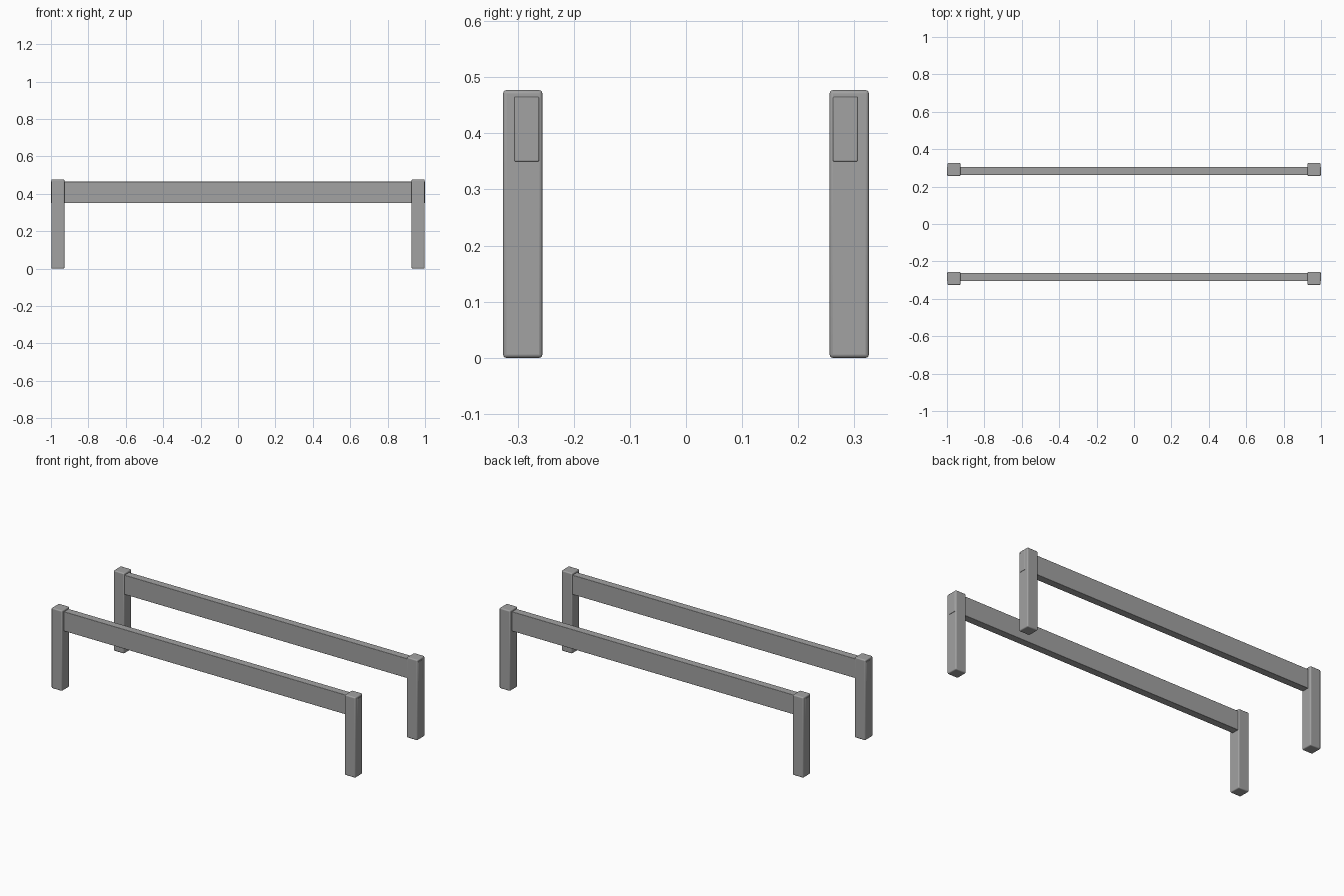
import bpy

cube = bpy.data.objects.get("Cube")
if cube:
    bpy.data.objects.remove(cube, do_unlink=True)

grey = bpy.data.materials.new("plain grey")
grey.use_nodes = True
colour = (0.36, 0.36, 0.36, 1)
grey.diffuse_color = colour
grey.node_tree.nodes["Principled BSDF"].inputs["Base Color"].default_value = colour


def rounded_box(name, low, high, bevel):
    """Box between two corners with softened edges."""
    centre = [(a + b) / 2 for a, b in zip(low, high)]
    bpy.ops.mesh.primitive_cube_add(size=1, location=centre)
    box = bpy.context.object
    box.name = name
    box.scale = [b - a for a, b in zip(low, high)]
    bpy.ops.object.transform_apply(location=False, rotation=False, scale=True)
    box.data.materials.append(grey)
    mod = box.modifiers.new("soft edges", "BEVEL")
    mod.width = bevel
    mod.segments = 3
    bpy.ops.object.shade_smooth_by_angle()
    return box


POST = 0.07       # post thickness
POST_Y = 0.291    # post centre line
RAIL_Y = 0.284    # rail centre line, set slightly inward
RAIL = 0.044      # rail thickness

for side, sy in (("front", -1), ("back", 1)):
    # Rail runs through both posts, its ends just proud of them
    y = sy * RAIL_Y
    rounded_box(side + "_rail", (-1, y - RAIL / 2, 0.35),
                (1, y + RAIL / 2, 0.465), 0.002)
    # Posts
    y = sy * POST_Y
    for end, sx in (("right", -1), ("left", 1)):
        x = sx * (0.998 - POST / 2)
        rounded_box(f"{side}_{end}_post", (x - POST / 2, y - POST / 2, 0),
                    (x + POST / 2, y + POST / 2, 0.477), 0.006)
